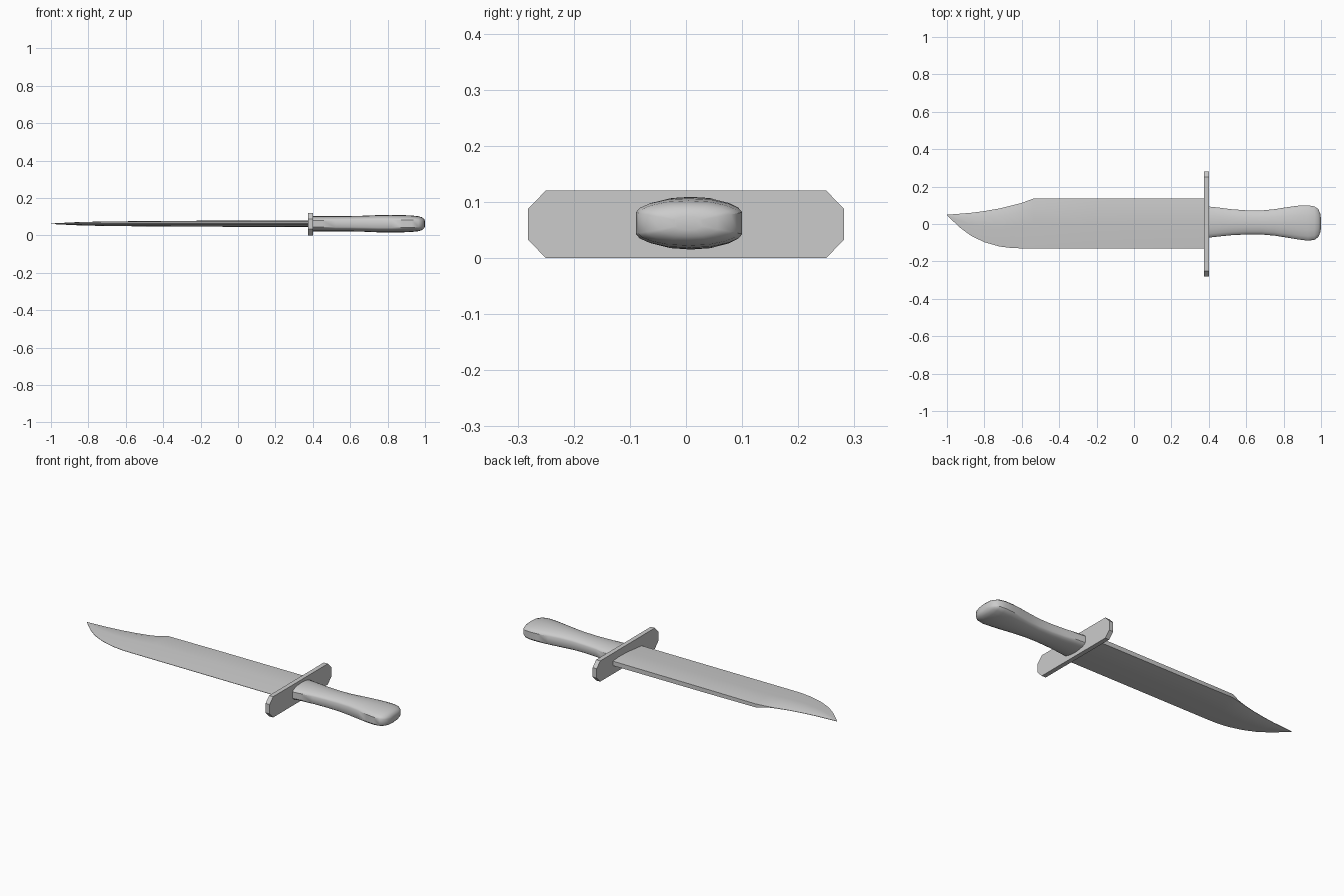
import bpy, bmesh, math

cube = bpy.data.objects.get("Cube")
if cube:
    bpy.data.objects.remove(cube, do_unlink=True)

ZC = 0.062  # height of the centre plane

steel = bpy.data.materials.new("plain_grey")
steel.use_nodes = True
GREY = (0.6, 0.6, 0.6, 1)
steel.diffuse_color = GREY
steel.node_tree.nodes["Principled BSDF"].inputs["Base Color"].default_value = GREY


def loft(name, rings, angle):
    """Skin a list of equal-sized closed rings and cap both ends."""
    bm = bmesh.new()
    loops = [[bm.verts.new(p) for p in ring] for ring in rings]
    n = len(loops[0])
    for a, b in zip(loops, loops[1:]):
        for i in range(n):
            j = (i + 1) % n
            bm.faces.new((a[i], a[j], b[j], b[i]))
    bm.faces.new(loops[0])
    bm.faces.new(loops[-1])
    bmesh.ops.remove_doubles(bm, verts=bm.verts, dist=0.0002)
    bmesh.ops.recalc_face_normals(bm, faces=bm.faces)
    mesh = bpy.data.meshes.new(name)
    bm.to_mesh(mesh)
    bm.free()
    mesh.materials.append(steel)
    obj = bpy.data.objects.new(name, mesh)
    bpy.context.collection.objects.link(obj)
    bpy.ops.object.select_all(action='DESELECT')
    obj.select_set(True)
    bpy.context.view_layer.objects.active = obj
    bpy.ops.object.shade_smooth_by_angle(angle=math.radians(angle))
    return obj


# Blade stations: x, cutting edge y, spine y, half thickness, half spine thickness
blade = [(0.38, -0.13, 0.135, 0.017, 0.013), (-0.2, -0.13, 0.135, 0.016, 0.012),
         (-0.54, -0.13, 0.135, 0.014, 0.01), (-0.6, -0.13, 0.113, 0.013, 0.003),
         (-0.65, -0.129, 0.1, 0.013, 0.001), (-0.72, -0.12, 0.083, 0.012, 0.001),
         (-0.8, -0.097, 0.069, 0.01, 0.001), (-0.87, -0.064, 0.06, 0.008, 0.001),
         (-0.93, -0.02, 0.055, 0.005, 0.001), (-0.97, 0.018, 0.052, 0.003, 0.001),
         (-1.0, 0.048, 0.05, 0.001, 0.001)]


def blade_ring(x, edge, spine, half, back):
    w = spine - edge
    side = [(edge, 0.001), (edge + w * 0.5, half * 0.88), (edge + w * 0.8, half), (spine, back)]
    return [(x, y, ZC + t) for y, t in side] + [(x, y, ZC - t) for y, t in reversed(side)]


loft("blade", [blade_ring(*s) for s in blade], 30)

# Guard: flat plate with clipped corners
corners = [(0.282, 0.027), (0.25, 0.06), (-0.25, 0.06), (-0.282, 0.027),
           (-0.282, -0.027), (-0.25, -0.06), (0.25, -0.06), (0.282, -0.027)]
loft("guard", [[(x, y, 0.06 + z) for y, z in corners] for x in (0.374, 0.4)], 20)

# Handle stations: x, low y, high y, half height
handle = [(0.4, -0.073, 0.093, 0.041), (0.45, -0.067, 0.088, 0.041), (0.52, -0.06, 0.079, 0.041),
          (0.6, -0.056, 0.073, 0.041), (0.68, -0.056, 0.072, 0.043), (0.75, -0.062, 0.079, 0.046),
          (0.82, -0.073, 0.09, 0.047), (0.88, -0.083, 0.098, 0.046), (0.93, -0.089, 0.1, 0.044),
          (0.965, -0.085, 0.094, 0.04), (0.985, -0.07, 0.08, 0.034), (0.996, -0.045, 0.056, 0.024),
          (1.0, -0.02, 0.028, 0.012)]
# Upper half of the grip section, as fractions of half width and half height
section = [(1, 0.45), (0.93, 0.62), (0.75, 0.79), (0.42, 0.95), (0, 1)]
section += [(-u, v) for u, v in reversed(section[:-1])]
section += [(-u, -v) for u, v in section]


def handle_ring(x, low, high, half):
    mid, w = (low + high) / 2, (high - low) / 2
    return [(x, mid + w * u, ZC + half * v) for u, v in section]


loft("handle", [handle_ring(*s) for s in handle], 35)
